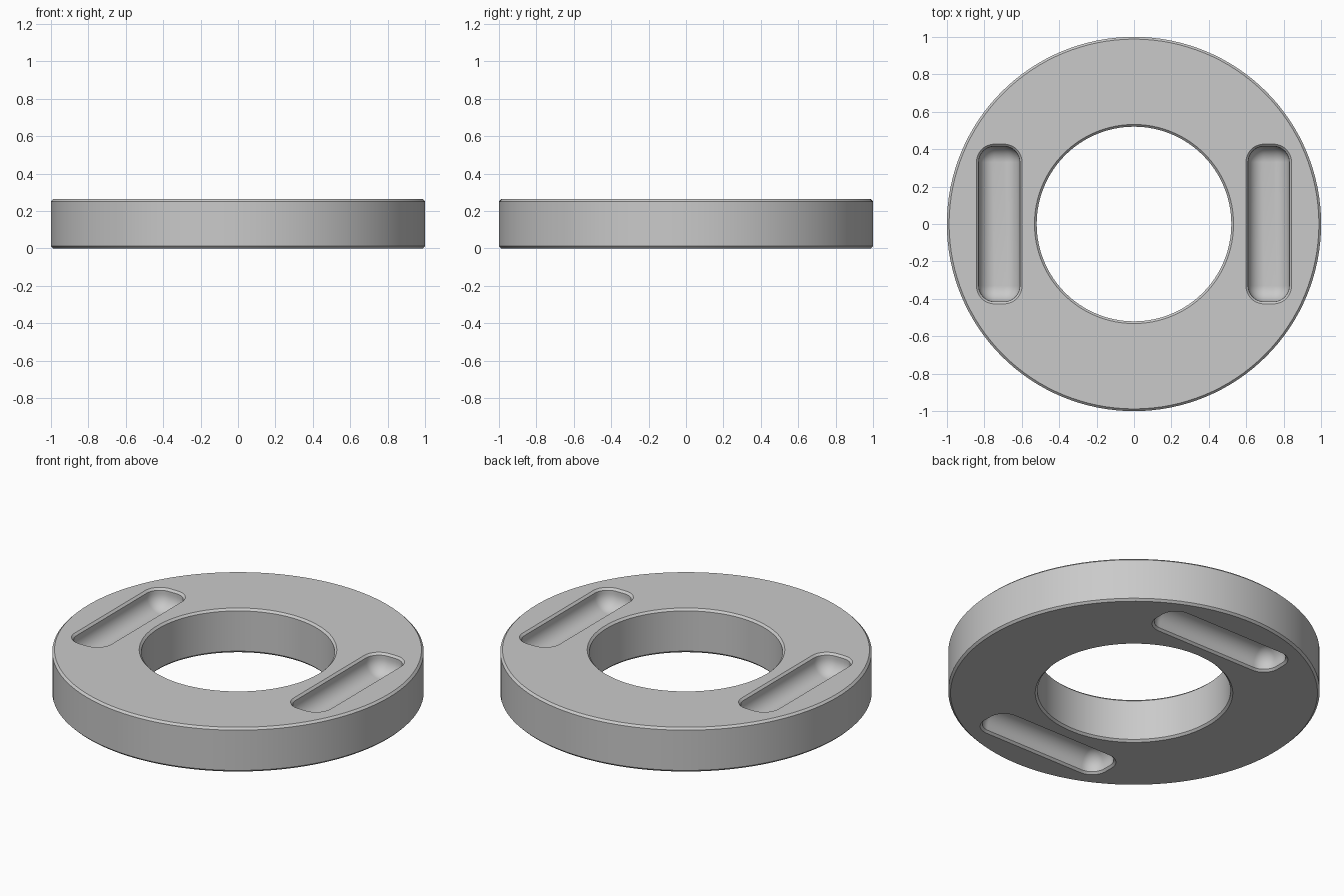
import bpy
import bmesh
from math import sin, cos, pi, radians

cube = bpy.data.objects.get("Cube")
if cube:
    bpy.data.objects.remove(cube, do_unlink=True)

HEIGHT = 0.263
CHAMFER = 0.012
SEGMENTS = 128
GREY = (0.59, 0.59, 0.59, 1)

grey = bpy.data.materials.new("plain grey")
grey.use_nodes = True
grey.diffuse_color = GREY
grey.node_tree.nodes["Principled BSDF"].inputs["Base Color"].default_value = GREY


def make_object(name, bm):
    bmesh.ops.recalc_face_normals(bm, faces=bm.faces)
    mesh = bpy.data.meshes.new(name)
    bm.to_mesh(mesh)
    bm.free()
    mesh.materials.append(grey)
    obj = bpy.data.objects.new(name, mesh)
    bpy.context.collection.objects.link(obj)
    return obj


def bridge(bm, a, b):
    for i in range(len(a)):
        j = (i + 1) % len(a)
        bm.faces.new((a[i], a[j], b[j], b[i]))


def ring_body(outer, inner):
    """Chamfered rectangle section turned around z."""
    c = CHAMFER
    profile = [(outer - c, 0), (outer, c), (outer, HEIGHT - c), (outer - c, HEIGHT),
               (inner + c, HEIGHT), (inner, HEIGHT - c), (inner, c), (inner + c, 0)]
    bm = bmesh.new()
    loops = [[bm.verts.new((r * cos(2 * pi * i / SEGMENTS), r * sin(2 * pi * i / SEGMENTS), z))
              for i in range(SEGMENTS)] for r, z in profile]
    for k in range(len(loops)):
        bridge(bm, loops[k], loops[(k + 1) % len(loops)])
    return make_object("ring_body", bm)


def slot_cutter(name, offset, top):
    """Rounded box with a chamfered rim; top slots run along y, bottom ones along x."""
    radius, core_w, core_l, wall, steps = 0.085, 0.025, 0.33, 0.03, 10
    c = CHAMFER
    profile = [(radius + 2 * c, c), (radius, -c)]
    profile += [(radius * cos(a), -wall - radius * sin(a))
                for a in (pi / 2 * k / steps for k in range(steps + 1))]
    corners = [(1, 1), (-1, 1), (-1, -1), (1, -1)]
    bm = bmesh.new()
    loops = []
    for r, depth in profile:
        z = HEIGHT + depth if top else -depth
        loop = []
        for q, (sx, sy) in enumerate(corners):
            for i in range(steps + 1):
                a = pi / 2 * (q + i / steps)
                u = offset + sx * core_w + r * cos(a)
                v = sy * core_l + r * sin(a)
                loop.append(bm.verts.new((u, v, z) if top else (v, u, z)))
        loops.append(loop)
    for a, b in zip(loops, loops[1:]):
        bridge(bm, a, b)
    bm.faces.new(loops[0])
    bmesh.ops.remove_doubles(bm, verts=bm.verts, dist=0.0001)
    # Flat floor
    rim = [e for e in bm.edges if e.is_boundary]
    bmesh.ops.holes_fill(bm, edges=rim, sides=0)
    return make_object(name, bm)


ring = ring_body(1.0, 0.52)

# Left and right slots on top, front and back slots underneath
cutters = []
for name, offset, top in (("left", 0.72, True), ("right", -0.72, True),
                          ("back", 0.72, False), ("front", -0.72, False)):
    cutter = slot_cutter(f"{name}_slot_cutter", offset, top)
    cut = ring.modifiers.new(cutter.name, "BOOLEAN")
    cut.operation = "DIFFERENCE"
    cut.solver = "EXACT"
    cut.object = cutter
    cutters.append(cutter)

# Apply the cuts, then drop the cutters
bpy.ops.object.select_all(action="DESELECT")
bpy.context.view_layer.objects.active = ring
ring.select_set(True)
for modifier in list(ring.modifiers):
    bpy.ops.object.modifier_apply(modifier=modifier.name)
for cutter in cutters:
    bpy.data.objects.remove(cutter, do_unlink=True)

bpy.ops.object.shade_smooth_by_angle(angle=radians(30))
